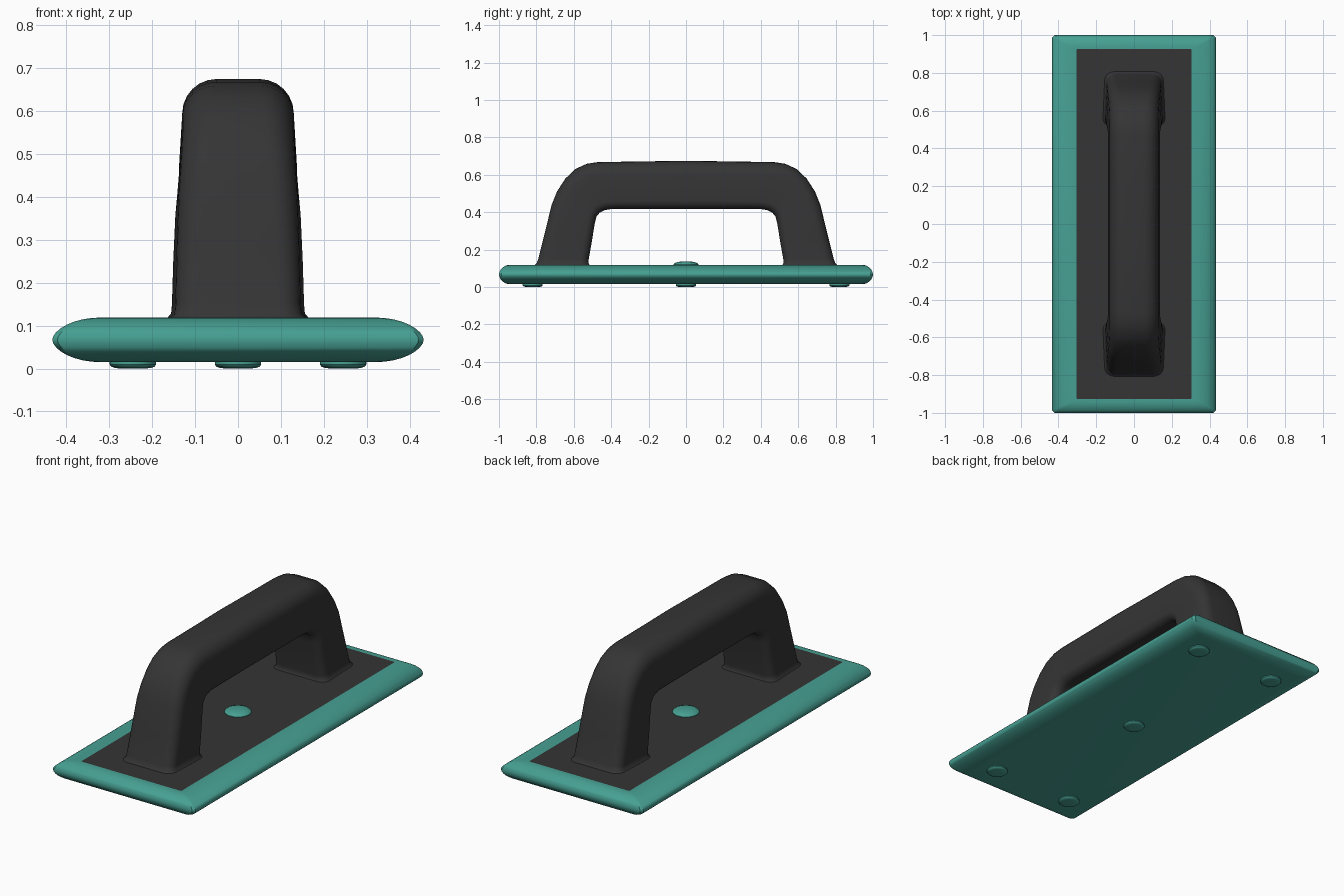
import bpy, bmesh, math

if "Cube" in bpy.data.objects:
    bpy.data.objects.remove(bpy.data.objects["Cube"])


def material(name, color):
    m = bpy.data.materials.new(name)
    m.diffuse_color = (*color, 1)
    m.use_nodes = True
    m.node_tree.nodes["Principled BSDF"].inputs["Base Color"].default_value = m.diffuse_color
    return m


TEAL = material("teal", (0.062, 0.35, 0.29))
DARK = material("charcoal", (0.036, 0.035, 0.035))


def make_object(name, bm, mats, angle=35):
    bmesh.ops.recalc_face_normals(bm, faces=bm.faces[:])
    me = bpy.data.meshes.new(name)
    bm.to_mesh(me)
    bm.free()
    for m in mats:
        me.materials.append(m)
    ob = bpy.data.objects.new(name, me)
    bpy.context.collection.objects.link(ob)
    bpy.ops.object.select_all(action='DESELECT')
    ob.select_set(True)
    bpy.context.view_layer.objects.active = ob
    bpy.ops.object.shade_smooth_by_angle(angle=math.radians(angle))
    return ob


def loft(rings):
    """Skin closed rings of points and cap both ends; returns mesh and caps."""
    bm = bmesh.new()
    loops = [[bm.verts.new(p) for p in r] for r in rings]
    for a, b in zip(loops, loops[1:]):
        n = len(a)
        for i in range(n):
            j = (i + 1) % n
            bm.faces.new((a[i], a[j], b[j], b[i]))
    return bm, bm.faces.new(loops[0]), bm.faces.new(loops[-1])


def rectangle(hx, hy, z, c=0.012):
    """Rectangle ring with slightly clipped corners."""
    return [(hx, -hy + c, z), (hx, hy - c, z), (hx - c, hy, z), (-hx + c, hy, z),
            (-hx, hy - c, z), (-hx, -hy + c, z), (-hx + c, -hy, z), (hx - c, -hy, z)]


# Base slab with rounded, slightly pointed rim and a dark inset top panel
rings = []
for i in range(17):
    t = math.radians(-90 + 180 * i / 16)
    s = math.sin(t)
    z = 0.067 + 0.052 * math.copysign(abs(s) ** 1.15, s)
    rings.append(rectangle(0.32 + 0.113 * math.cos(t), 0.94 + 0.06 * math.cos(t), z))
rings.append(rectangle(0.304, 0.927, 0.119, 0.004))
bm, bottom, top = loft(rings)
top.material_index = 1
make_object("base_slab", bm, [TEAL, DARK])


# Handle: rounded sections swept over an arch
# outer y, outer z, inner y, inner z, half width, outer corner radius
half_arch = [
    (0.808, 0.117, 0.515, 0.117, 0.166, 0.050),
    (0.798, 0.128, 0.522, 0.128, 0.156, 0.050),
    (0.790, 0.150, 0.520, 0.150, 0.154, 0.050),
    (0.755, 0.290, 0.504, 0.240, 0.151, 0.055),
    (0.718, 0.440, 0.488, 0.340, 0.146, 0.060),
    (0.690, 0.510, 0.478, 0.378, 0.142, 0.065),
    (0.645, 0.580, 0.460, 0.399, 0.139, 0.070),
    (0.590, 0.632, 0.435, 0.411, 0.138, 0.075),
    (0.530, 0.659, 0.405, 0.416, 0.138, 0.078),
    (0.470, 0.668, 0.370, 0.417, 0.138, 0.080),
    (0.200, 0.672, 0.200, 0.417, 0.138, 0.080),
]
stations = [(-a, b, -c, d, w, r) for a, b, c, d, w, r in half_arch]
stations.append((0, 0.675, 0, 0.417, 0.138, 0.080))
stations += half_arch[::-1]


def section(oy, oz, iy, iz, w, r):
    depth = math.hypot(oy - iy, oz - iz)
    pts = []
    # corners: side sign, depth sign, radius, quarter start angle
    for sx, sd, rad, a0 in ((1, 1, r, 0), (-1, 1, r, 90),
                            (-1, -1, 0.045, 180), (1, -1, 0.045, 270)):
        # upper side walls lean slightly inward
        cx = sx * (w - rad - (0.008 if sd > 0 else 0))
        cd = depth - rad if sd > 0 else rad
        for k in range(7):
            a = math.radians(a0 + 15 * k)
            f = (cd + rad * math.sin(a)) / depth
            pts.append((cx + rad * math.cos(a),
                        iy + (oy - iy) * f, iz + (oz - iz) * f))
    return pts


bm, _, _ = loft([section(*s) for s in stations])
make_object("handle", bm, [DARK], 50)


# Round buttons: one domed on top, five pads underneath
def button(name, x, y, profile):
    rings = [[(x + r * math.cos(math.tau * k / 32), y + r * math.sin(math.tau * k / 32), z)
              for k in range(32)] for r, z in profile]
    bm, _, _ = loft(rings)
    make_object(name, bm, [TEAL])


button("top_button", 0, 0, [(0.067, 0.112), (0.067, 0.121), (0.060, 0.128),
                            (0.043, 0.134), (0.020, 0.137)])
pad = [(0.054, 0.020), (0.054, 0.009), (0.050, 0.004), (0.040, 0.001), (0.022, 0.0)]
for i, (x, y) in enumerate([(0, 0), (0.245, 0.82), (-0.245, 0.82),
                            (0.245, -0.82), (-0.245, -0.82)]):
    button(f"bottom_pad_{i + 1}", x, y, pad)
